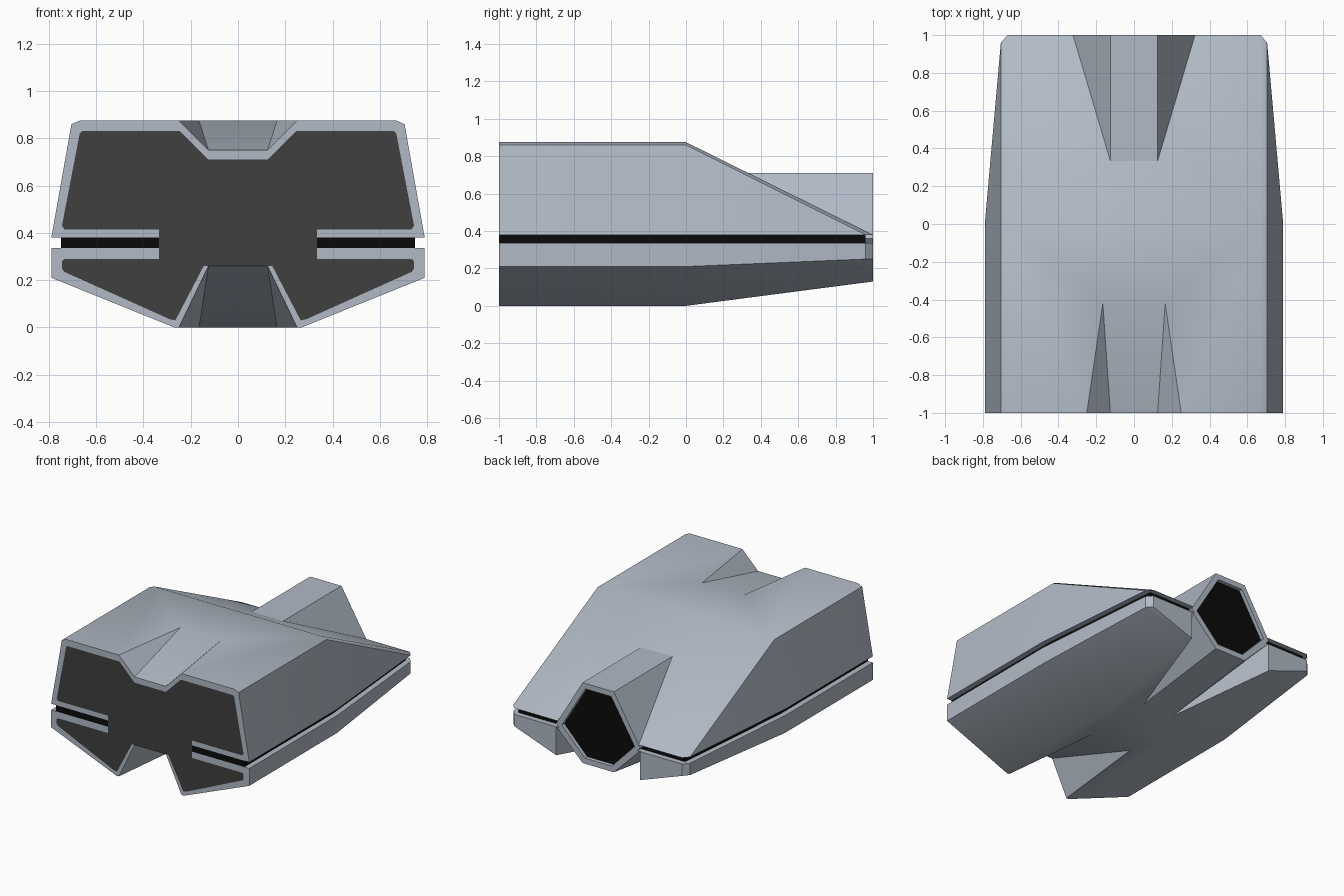
import bpy, bmesh, math
from mathutils import Vector

if "Cube" in bpy.data.objects:
    bpy.data.objects.remove(bpy.data.objects["Cube"], do_unlink=True)


def material(name, rgb):
    m = bpy.data.materials.new(name)
    m.use_nodes = True
    m.diffuse_color = (*rgb, 1)
    m.node_tree.nodes["Principled BSDF"].inputs["Base Color"].default_value = (*rgb, 1)
    return m


HULL = material("pale blue grey", (0.44, 0.49, 0.56))
DARK = material("charcoal", (0.05, 0.05, 0.05))
BLACK = material("black", (0.003, 0.003, 0.003))


def finish(name, bm, mat):
    mesh = bpy.data.meshes.new(name)
    bm.to_mesh(mesh)
    bm.free()
    mesh.materials.append(mat)
    ob = bpy.data.objects.new(name, mesh)
    bpy.context.collection.objects.link(ob)
    return ob


def solid(name, pts, mat=HULL, mirror=True):
    """Convex block around the points, mirrored across x = 0."""
    pts = list(pts)
    if mirror:
        pts += [(-x, y, z) for x, y, z in pts]
    bm = bmesh.new()
    for p in pts:
        bm.verts.new(p)
    bmesh.ops.remove_doubles(bm, verts=bm.verts[:], dist=1e-5)
    bmesh.ops.convex_hull(bm, input=bm.verts[:])
    loose = [v for v in bm.verts if not v.link_faces]
    bmesh.ops.delete(bm, geom=loose, context='VERTS')
    bmesh.ops.dissolve_limit(bm, angle_limit=0.01, verts=bm.verts[:], edges=bm.edges[:])
    bmesh.ops.recalc_face_normals(bm, faces=bm.faces[:])
    return finish(name, bm, mat)


def panel(name, half, y, mat, facing):
    """Flat mirrored outline at depth y, facing -1 (front) or +1 (back)."""
    outline = [(x, z) for x, z in half] + [(-x, z) for x, z in reversed(half)]
    bm = bmesh.new()
    face = bm.faces.new([bm.verts.new((x, y, z)) for x, z in outline])
    face.normal_update()
    if face.normal.y * facing < 0:
        face.normal_flip()
    return finish(name, bm, mat)


def taper(tip, ends, grow=1.15):
    """Tip plus end points pushed past the hull along their rays."""
    tip = Vector(tip)
    return [tuple(tip)] + [tuple(tip + (Vector(e) - tip) * grow) for e in ends]


def shifted(pts, dz):
    return [(x, y, z + dz) for x, y, z in pts]


def cut(ob, cutters):
    bpy.context.view_layer.objects.active = ob
    for c in cutters:
        mod = ob.modifiers.new("cut", 'BOOLEAN')
        mod.operation = 'DIFFERENCE'
        mod.solver = 'EXACT'
        mod.object = c
        bpy.ops.object.modifier_apply(modifier=mod.name)


# Upper shell: straight front half, roof sloping down to the back
upper = [(x, y, z) for y in (-1, 0)
         for x, z in ((0.67, 0.875), (0.705, 0.86), (0.79, 0.38))]
upper_shell = solid("upper_shell", upper + [(0.705, 0.96, 0.38), (0.67, 1, 0.38)])

# Lower hull: twin keels rising towards the back
lower = [(x, y, z) for y in (-1, 0)
         for x, z in ((0.79, 0.335), (0.79, 0.21), (0.27, 0))]
lower += [(x, y, z) for x, y in ((0.705, 0.96), (0.67, 1)) for z in (0.335, 0.25)]
lower_hull = solid("lower_hull", lower + [(0.335, 1, 0.13)])

# Six-sided exhaust duct
duct = [(0.125, 0.71), (0.335, 0.36), (0.125, 0.13)]
exhaust_duct = solid("exhaust_duct", [(x, y, z) for y in (0.3, 1) for x, z in duct])

# Black seam plate between the two shells
seam = [(0.75, -1), (0.75, 0), (0.665, 0.96)]
seam_plate = solid("seam_plate", [(x, y, z) for x, y in seam for z in (0.335, 0.38)], BLACK)

# Cutters for the front channels, the grooves beside the duct and the duct mouth
top = taper((0.165, -0.42, 0.875), [(0.25, -1, 0.875)])
top_cut = solid("top_channel_cutter", top + shifted(top, 0.2)
                + taper((0.165, -0.42, 0.875), [(0.125, -1, 0.75)]))
bottom = taper((0.165, -0.24, 0), [(0.25, -1, 0)])
bottom_cut = solid("bottom_channel_cutter", bottom + shifted(bottom, -0.2)
                   + taper((0.165, -0.24, 0), [(0.125, -1, 0.26)]))
groove_cuts = []
for s in (1, -1):
    tip = (s * 0.125, 0.25, 0.0325)
    base = taper(tip, [(s * 0.125, 1, 0.13), (s * 0.335, 1, 0.13)])
    peak = taper(tip, [(s * 0.335, 1, 0.34)])
    groove_cuts.append(solid("groove_cutter", base + shifted(base, -0.3) + peak, mirror=False))
mouth = [(0.103, 0.67), (0.29, 0.36), (0.107, 0.17)]
mouth_cut = solid("mouth_cutter", [(x, y, z) for y in (0.97, 1.1) for x, z in mouth])

cut(upper_shell, [top_cut, mouth_cut])
cut(lower_hull, [bottom_cut, *groove_cuts, mouth_cut])
cut(exhaust_duct, [mouth_cut])
for c in (top_cut, bottom_cut, mouth_cut, *groove_cuts):
    bpy.data.objects.remove(c, do_unlink=True)

# Dark front bulkhead inside a pale rim, and the black duct opening
bulkhead = [(0.145, 0.26), (0.265, 0.03), (0.29, 0.035), (0.735, 0.235), (0.745, 0.25),
            (0.745, 0.28), (0.735, 0.29), (0.335, 0.29), (0.335, 0.415), (0.735, 0.415),
            (0.745, 0.43), (0.67, 0.82), (0.66, 0.83), (0.245, 0.83), (0.125, 0.71)]
panel("front_bulkhead", bulkhead, -1.001, DARK, -1)
panel("duct_opening", mouth, 0.972, BLACK, 1)

# Soft shading across the shallow folds, sharp elsewhere
bpy.ops.object.select_all(action='DESELECT')
for ob in (upper_shell, lower_hull, exhaust_duct):
    ob.select_set(True)
bpy.context.view_layer.objects.active = upper_shell
bpy.ops.object.shade_smooth_by_angle(angle=math.radians(30))
